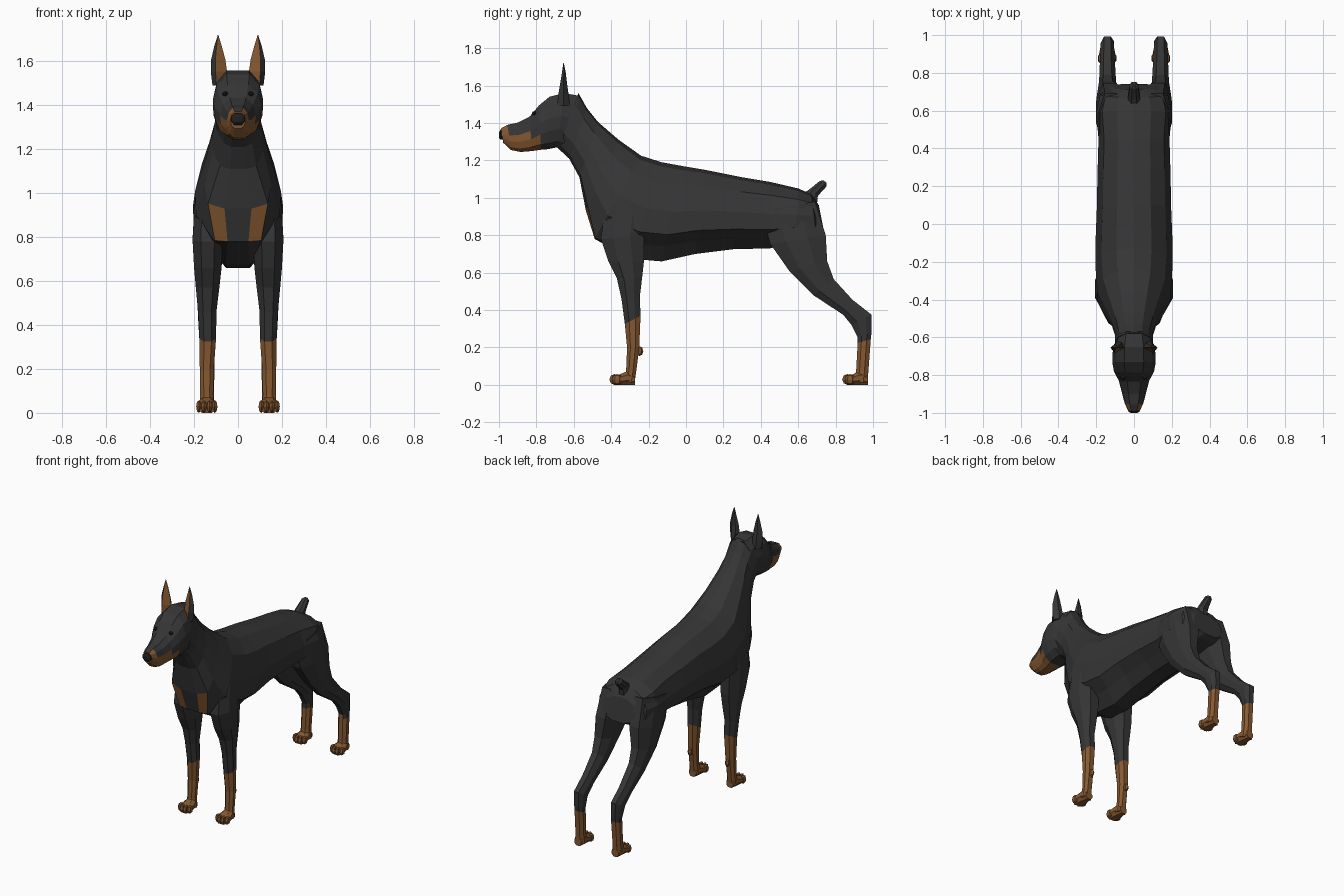
import bpy, bmesh, math
from mathutils import Vector


def material(name, rgb):
    m = bpy.data.materials.new(name)
    m.diffuse_color = (*rgb, 1)
    return m


COAT = material("black coat", (0.036, 0.036, 0.037))
TAN = material("tan markings", (0.235, 0.098, 0.030))
DARK = material("nose and eyes", (0.014, 0.014, 0.015))
MATS = [COAT, TAN, DARK]


def finish(name, bm, rule=None):
    bmesh.ops.recalc_face_normals(bm, faces=bm.faces)
    for f in bm.faces:
        if rule:
            f.material_index = rule(f.calc_center_median(), f.normal)
    me = bpy.data.meshes.new(name)
    bm.to_mesh(me)
    bm.free()
    for m in MATS:
        me.materials.append(m)
    ob = bpy.data.objects.new(name, me)
    bpy.context.collection.objects.link(ob)
    return ob


def loft(name, rings, rule=None):
    """Skin a list of closed rings of points and cap both ends."""
    bm = bmesh.new()
    loops = [[bm.verts.new(p) for p in r] for r in rings]
    n = len(loops[0])
    for a, b in zip(loops, loops[1:]):
        for i in range(n):
            j = (i + 1) % n
            bm.faces.new((a[i], a[j], b[j], b[i]))
    bm.faces.new(loops[0])
    bm.faces.new(loops[-1])
    return finish(name, bm, rule)


def ring(a, b, x0, x1, section):
    """Cross-section running from point a to point b in the side plane, x0 to x1 wide."""
    cx, hw = (x0 + x1) / 2, (x1 - x0) / 2
    return [Vector((cx + u * hw, a[0] + (b[0] - a[0]) * t, a[1] + (b[1] - a[1]) * t))
            for u, t in section]


def trunk(half):
    """Mirror a half section given from spine to underside."""
    return half + [(-u, t) for u, t in reversed(half) if u > 0]


OCT = [(0.45, 0), (1, 0.28), (1, 0.68), (0.5, 1), (-0.5, 1), (-1, 0.68), (-1, 0.28), (-0.45, 0)]


def blob(name, loc, size, mat, rings=5, segs=8):
    bm = bmesh.new()
    bmesh.ops.create_uvsphere(bm, u_segments=segs, v_segments=rings, radius=1)
    for v in bm.verts:
        v.co = Vector(c * s for c, s in zip(v.co, size)) + Vector(loc)
    return finish(name, bm, lambda c, n: mat)


# Torso and neck: top y, z, bottom y, z, half width, lower corner width, lower corner depth
TORSO = [
    (-0.575, 1.56, -0.69, 1.27, 0.100, 0.6, 0.92),
    (-0.530, 1.48, -0.625, 1.21, 0.100, 0.65, 0.93),
    (-0.470, 1.405, -0.570, 1.11, 0.118, 0.7, 0.95),
    (-0.360, 1.31, -0.535, 0.93, 0.155, 0.88, 0.94),
    (-0.240, 1.225, -0.488, 0.78, 0.195, 0.54, 0.99),
    (-0.130, 1.19, -0.300, 0.675, 0.205, 0.60, 0.86),
    (-0.020, 1.17, -0.130, 0.66, 0.203, 0.60, 0.84),
    (0.100, 1.15, 0.050, 0.70, 0.197, 0.62, 0.85),
    (0.300, 1.11, 0.250, 0.725, 0.193, 0.62, 0.85),
    (0.450, 1.085, 0.450, 0.73, 0.188, 0.65, 0.85),
    (0.600, 1.05, 0.580, 0.76, 0.200, 0.70, 0.88),
    (0.670, 1.02, 0.700, 0.78, 0.180, 0.75, 0.90),
    (0.710, 0.96, 0.742, 0.80, 0.115, 0.75, 0.90),
]


def chest_patch(c, n):
    return 1 if c.y < -0.47 and 0.80 < c.z < 0.91 and 0.06 < abs(c.x) < 0.12 else 0


loft("torso", [ring((a, b), (c, d), -w, w, trunk(
    [(0, 0), (0.45, 0.04), (0.84, 0.2), (1, 0.48), (0.98, 0.72), (bx, bt), (bx * 0.45, 1)]))
    for a, b, c, d, w, bx, bt in TORSO], chest_patch)

# Head: top y, z, bottom y, z, half width
HEAD = [
    (-0.570, 1.545, -0.640, 1.25, 0.092),
    (-0.650, 1.56, -0.690, 1.27, 0.112),
    (-0.730, 1.54, -0.740, 1.26, 0.115),
    (-0.785, 1.495, -0.775, 1.257, 0.106),
    (-0.835, 1.435, -0.825, 1.25, 0.080),
    (-0.900, 1.402, -0.885, 1.245, 0.064),
    (-0.955, 1.39, -0.935, 1.255, 0.050),
    (-0.988, 1.372, -0.978, 1.295, 0.034),
]


def muzzle(c, n):
    if c.y < -0.93:
        return 0 if abs(c.x) < 0.015 and n.z > 0.5 else 1
    return 1 if c.y < -0.76 and c.z < 1.30 + (-0.76 - c.y) * 0.27 else 0


loft("head", [ring((a, b), (c, d), -w, w, trunk(
    [(0.45, 0), (0.85, 0.17), (1, 0.42), (0.97, 0.66), (0.78, 0.88), (0.4, 1)]))
    for a, b, c, d, w in HEAD], muzzle)

# Nose pad
loft("nose", [ring((y, z + h), (y, z - h), -w, w, OCT) for y, z, h, w in
              [(-0.965, 1.338, 0.030, 0.034), (-0.993, 1.338, 0.026, 0.030),
               (-1.0, 1.335, 0.014, 0.016)]], lambda c, n: 2)

# Stubby docked tail
loft("tail", [ring(a, b, -w, w, OCT) for a, b, w in
              [((0.62, 1.02), (0.70, 0.96), 0.034), ((0.66, 1.045), (0.705, 1.01), 0.031),
               ((0.715, 1.09), (0.752, 1.062), 0.022), ((0.735, 1.094), (0.752, 1.08), 0.010)]])

# Leg stations: front y, z, back y, z, inner x, outer x
FRONT = [
    (-0.43, 0.98, -0.20, 1.00, 0.08, 0.195),
    (-0.455, 0.78, -0.225, 0.80, 0.07, 0.207),
    (-0.415, 0.66, -0.225, 0.66, 0.075, 0.200),
    (-0.37, 0.57, -0.235, 0.57, 0.085, 0.192),
    (-0.345, 0.46, -0.247, 0.47, 0.098, 0.182),
    (-0.327, 0.325, -0.243, 0.37, 0.100, 0.176),
    (-0.315, 0.20, -0.250, 0.20, 0.110, 0.174),
    (-0.320, 0.08, -0.265, 0.08, 0.113, 0.172),
    (-0.330, 0.02, -0.275, 0.01, 0.108, 0.176),
]
HIND = [
    (0.40, 0.93, 0.69, 0.98, 0.06, 0.185),
    (0.45, 0.755, 0.747, 0.80, 0.055, 0.200),
    (0.555, 0.605, 0.755, 0.66, 0.085, 0.195),
    (0.68, 0.48, 0.79, 0.565, 0.095, 0.185),
    (0.84, 0.375, 0.89, 0.455, 0.102, 0.180),
    (0.885, 0.32, 0.992, 0.375, 0.106, 0.176),
    (0.918, 0.255, 0.992, 0.28, 0.106, 0.172),
    (0.918, 0.225, 0.988, 0.245, 0.106, 0.172),
    (0.910, 0.08, 0.975, 0.07, 0.110, 0.172),
    (0.900, 0.02, 0.970, 0.01, 0.105, 0.178),
]

for side, s in (("left", 1), ("right", -1)):
    for part, rows, paw_y, sock in (("front", FRONT, -0.41, 0.345), ("hind", HIND, 0.835, 0.24)):
        loft(f"{part}_leg_{side}",
             [ring((a, b), (c, d), s * x0, s * x1, OCT) for a, b, c, d, x0, x1 in rows],
             lambda c, n, k=sock: 1 if c.z < k else 0)
        # Paw with four toes
        loft(f"{part}_paw_{side}",
             [ring((paw_y + y, h), (paw_y + y, 0), s * 0.142 - w, s * 0.142 + w, OCT)
              for y, h, w in [(0.138, 0.05, 0.026), (0.10, 0.075, 0.036),
                              (0.06, 0.058, 0.044), (0.025, 0.042, 0.040)]], lambda c, n: 1)
        for i, (dx, dy) in enumerate([(-0.036, 0.042), (-0.013, 0.028), (0.013, 0.028), (0.036, 0.042)]):
            blob(f"{part}_toe_{side}_{i + 1}", (s * 0.142 + dx, paw_y + dy, 0.029),
                 (0.0145, 0.028, 0.029), 1, 4, 6)

    # Wrist pad behind the front leg
    blob(f"wrist_pad_{side}", (s * 0.142, -0.248, 0.18), (0.016, 0.020, 0.026), 1, 4, 6)

    # Pointed ear with tan inner face: z, inner x, outer x, front y, back y
    ear = []
    for z, x0, x1, yf, yb in [(1.49, 0.062, 0.116, -0.688, -0.62), (1.555, 0.050, 0.124, -0.682, -0.628),
                              (1.61, 0.058, 0.122, -0.673, -0.636), (1.67, 0.074, 0.108, -0.663, -0.643),
                              (1.72, 0.089, 0.092, -0.656, -0.653)]:
        xm, ym = (x0 + x1) / 2, (yf + yb) / 2
        ear.append([Vector((s * x, y, z)) for x, y in
                    [(x0, ym), (x0 * 0.3 + x1 * 0.7, yf), (x1, ym), (xm + 0.1 * (x1 - x0), yb),
                     (x0 * 0.8 + x1 * 0.2, yb)]])
    loft(f"ear_{side}", ear,
         lambda c, n, s=s: 1 if n.y < -0.2 and n.x * s < 0.1 and c.z > 1.5 else 0)

    # Eye
    blob(f"eye_{side}", (s * 0.058, -0.812, 1.452), (0.014, 0.012, 0.011), 2, 5, 8)
